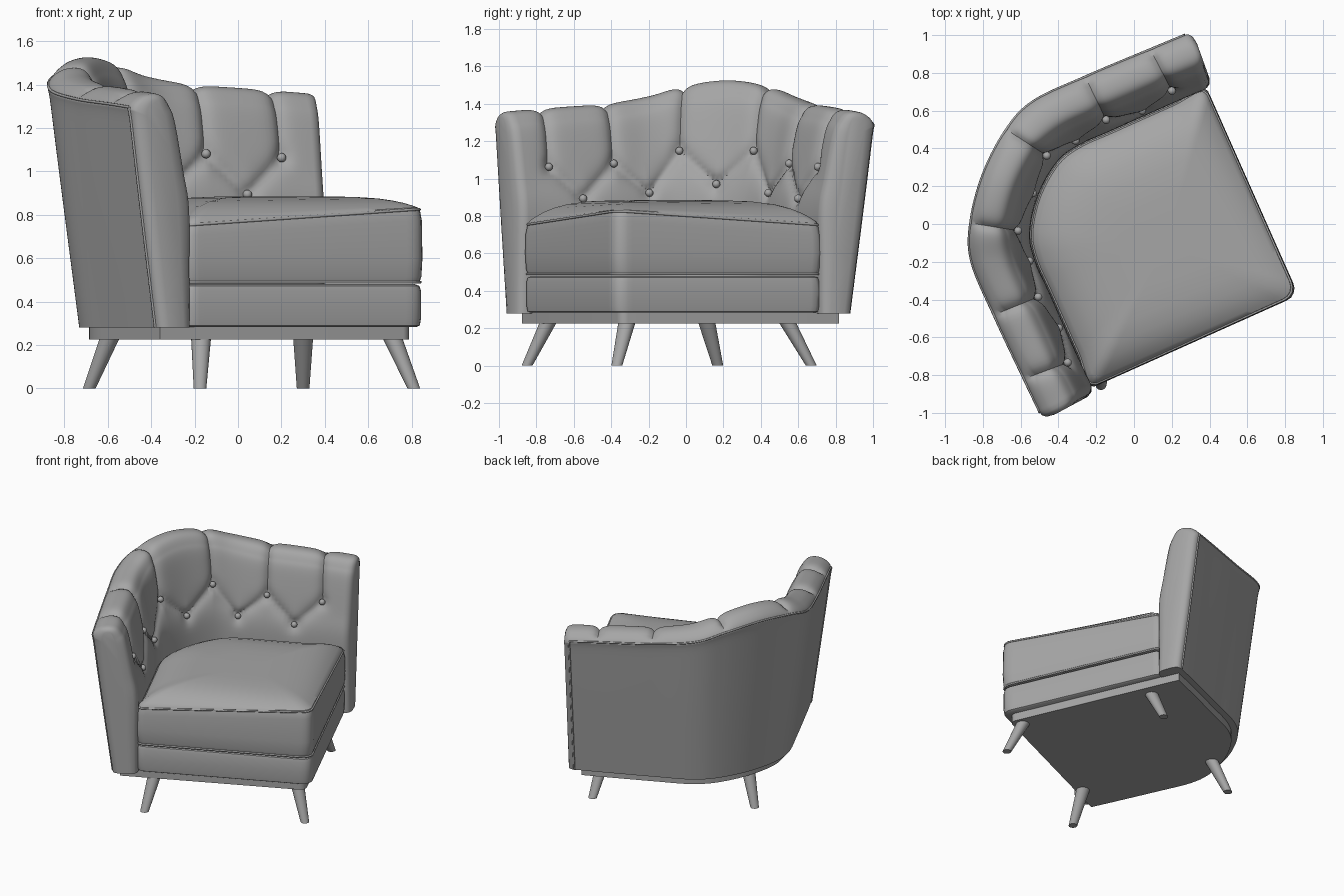
import bpy, bmesh, math
from mathutils import Vector
from mathutils.geometry import intersect_point_line

cube = bpy.data.objects.get("Cube")
if cube:
    bpy.data.objects.remove(cube, do_unlink=True)

grey = bpy.data.materials.new("plain_grey")
grey.use_nodes = True
grey.diffuse_color = (0.38, 0.38, 0.38, 1)
grey.node_tree.nodes["Principled BSDF"].inputs["Base Color"].default_value = grey.diffuse_color

BASE = 0.28                       # underside of the upholstery
FRONT = Vector((0.934, -0.358))   # plan axis towards the front corner
SIDE = Vector((0.358, 0.934))


def world(p, z):
    """Plan point (forward, sideways) about the symmetry axis, to world."""
    q = FRONT * p[0] + SIDE * (p[1] - 0.04)
    return Vector((q.x, q.y, z))


def spline(pts, x):
    """Catmull-Rom through pts at parameter x."""
    i = max(0, min(int(x), len(pts) - 2))
    u = x - i
    b, c = pts[i], pts[i + 1]
    a = pts[i - 1] if i > 0 else b * 2 - c
    d = pts[i + 2] if i + 2 < len(pts) else c * 2 - b
    return (b * 2 + (c - a) * u + (a * 2 - b * 5 + c * 4 - d) * u * u
            + (b * 3 - a - c * 3 + d) * u ** 3) * 0.5


def finish(name, bm):
    bmesh.ops.recalc_face_normals(bm, faces=bm.faces)
    mesh = bpy.data.meshes.new(name)
    bm.to_mesh(mesh)
    bm.free()
    mesh.materials.append(grey)
    obj = bpy.data.objects.new(name, mesh)
    bpy.context.collection.objects.link(obj)
    return obj


def loft(name, rings):
    """Skin closed rings and cap both ends."""
    bm = bmesh.new()
    rows = [[bm.verts.new(p) for p in ring] for ring in rings]
    n = len(rows[0])
    for r, s in zip(rows, rows[1:]):
        for j in range(n):
            bm.faces.new((r[j], r[(j + 1) % n], s[(j + 1) % n], s[j]))
    bm.faces.new(rows[0])
    bm.faces.new(rows[-1])
    return finish(name, bm)


def piping(name, pts, closed=False, radius=0.007):
    curve = bpy.data.curves.new(name, "CURVE")
    curve.dimensions = "3D"
    curve.bevel_depth = radius
    curve.bevel_resolution = 1
    line = curve.splines.new("POLY")
    line.points.add(len(pts) - 1)
    for p, q in zip(line.points, pts):
        p.co = (*q, 1)
    line.use_cyclic_u = closed
    curve.materials.append(grey)
    obj = bpy.data.objects.new(name, curve)
    bpy.context.collection.objects.link(obj)


def mirrored(half):
    half = [Vector(p) for p in half]
    return [Vector((p.x, -p.y)) for p in half[:0:-1]] + half


# Wall plan: inner and outer edges and crest height, from the middle to a wing
inner = mirrored([(-.53, 0), (-.50, .20), (-.42, .33), (-.29, .46), (-.02, .73), (.09, .835)])
outer = mirrored([(-.84, 0), (-.81, .265), (-.73, .455), (-.52, .675), (-.25, .934), (-.11, 1.067)])
crest = [1.525, 1.495, 1.44, 1.40, 1.375, 1.36]
crest = crest[:0:-1] + crest

# Wall section: (depth from inner to outer, share of height)
section = [Vector(p) for p in [(0, 0), (0, .25), (0, .51), (.1, .67), (.25, .88), (.36, .95),
                               (.48, .99), (.65, 1), (.85, .985), (1, .94), (.97, .87),
                               (.8, .5), (.56, 0)]]
STEP = 8
profile = [spline(section, j / STEP) for j in range((len(section) - 1) * STEP + 1)]
RIM = 9 * STEP


def wall_point(t, a, v):
    p = spline(inner, t + 5).lerp(spline(outer, t + 5), a)
    return world(p, BASE + v * (spline(crest, t + 5) - BASE))


# Tufting: zigzag of buttons, with straight seams above the upper ones
UPPER, LOWER = (.13, .715), (.025, .555)
seams = [-4, -3, -1, 1, 3, 4]
tufts = sorted([(t, UPPER) for t in seams] + [(t, LOWER) for t in (-3.5, -2, 0, 2, 3.5)])
buttons = [wall_point(t, *k) for t, k in tufts]


def groove(t, j, p):
    """Depth of the pleats at a point of the wall."""
    a, v = profile[j]
    d = 1.0
    if j < 5 * STEP:
        for b, c in zip(buttons, buttons[1:]):
            q, u = intersect_point_line(p, b, c)
            d = min(d, (p - b.lerp(c, max(0, min(1, u)))).length)
    if v > UPPER[1]:
        d = min([d] + [(p - wall_point(s, a, v)).length for s in seams if abs(s - t) < 1])
    pit = min((p - b).length for b in buttons)
    return .034 * math.exp(-d / .028) + .016 * math.exp(-(pit / .04) ** 2)


def wall_ring(t):
    ring = []
    for j, (a, v) in enumerate(profile):
        p = wall_point(t, a, v)
        if j < RIM and v > .3:
            core = wall_point(t, .62, min(v, .88))
            fade = min(1, (RIM - j) / STEP)
            p += (core - p).normalized() * groove(t, j, p) * fade
        ring.append(p)
    return ring


def wing_end(side):
    """Rings that round off the front of a wing."""
    run = spline(inner, 5 + side * 5) - spline(inner, 5 + side * 4)
    push = (world(run, 0) - world((0, 0), 0)).normalized()
    rings = []
    for out, s in ((.022, .95), (.04, .80), (.05, .45)):
        ring = []
        for a, v in profile:
            mid = .28 + .35 * v
            ring.append(wall_point(side * 5, mid + (a - mid) * s, v * (1 - (1 - s) * .05)) + push * out)
        rings.append(ring)
    return rings


COLS = 16
ts = [i / COLS for i in range(-5 * COLS, 5 * COLS + 1)]
loft("tufted_back", wing_end(-1)[::-1] + [wall_ring(t) for t in ts] + wing_end(1))
piping("back_rim_piping", [wall_point(t, *profile[RIM]) for t in ts])
for side, label in ((1, "left"), (-1, "right")):
    piping(label + "_wing_piping", [wall_point(side * 5, *q) for q in profile[RIM:]])

# Buttons
for i, p in enumerate(buttons):
    bm = bmesh.new()
    bmesh.ops.create_uvsphere(bm, u_segments=16, v_segments=10, radius=.021)
    inward = world(spline(inner, tufts[i][0] + 5), 0) - world(spline(outer, tufts[i][0] + 5), 0)
    bmesh.ops.translate(bm, verts=bm.verts, vec=p - inward.normalized() * .02)
    finish("tuft_button_%d" % (i + 1), bm)


# Seat outline: rounded front corners, back edge along the wall
def arc(centre, radius, start, end, n=8):
    angles = [math.radians(start + (end - start) * i / n) for i in range(n + 1)]
    return [Vector(centre) + Vector((math.cos(k), math.sin(k))) * radius for k in angles]


def resample(pts, count):
    pts = pts + pts[:1]
    total = sum((q - p).length for p, q in zip(pts, pts[1:]))
    out, walked = [], 0.0
    for p, q in zip(pts, pts[1:]):
        span = (q - p).length
        while len(out) < count and len(out) * total / count <= walked + span:
            out.append(p.lerp(q, (len(out) * total / count - walked) / max(span, 1e-9)))
        walked += span
    return out


seat = arc((.09, .805), .04, 135, 45) + arc((.85, 0), .07, 45, -45) + arc((.09, -.805), .04, -45, -135)
seat = resample(seat + [spline(inner, 1 + i / 4) for i in range(33)], 160)
CENTRE = Vector((.2, 0))


def seat_ring(scale, height):
    ring = []
    for p in seat:
        q = CENTRE + (p - CENTRE) * scale
        ring.append(world(q, height(p) if callable(height) else height))
    return ring


def edge(p):
    return .745 + .08 * max(0, p.x) / .92


def dome(s):
    return lambda p: edge(p) + (.885 - edge(p)) * (1 - s ** 5)


loft("seat_base", [seat_ring(s, z) for s, z in
                   ((.96, .283), (.982, .29), (.99, .32), (.992, .38), (.99, .45), (.98, .472), (.95, .48))])
sides = [seat_ring(s, z) for s, z in ((.94, .484), (.98, .49), (.993, .515), (1.0, .60))]
sides += [seat_ring(.996, lambda p: edge(p) - .05), seat_ring(.985, lambda p: edge(p) - .012)]
loft("seat_cushion", sides + [seat_ring(s, dome(s)) for s in (.97, .93, .87, .8, .7, .55, .35, .15, .02)])
piping("cushion_top_piping", seat_ring(.98, edge), True)
piping("cushion_bottom_piping", seat_ring(.985, .49), True)

# Plinth under the upholstery
plinth = arc((.81, 0), .045, 45, -45)
for i in range(-19, 20):
    t = i / 4
    plinth.append(spline(inner, t + 5).lerp(spline(outer, t + 5), .42))
loft("plinth", [[world(p, z) for p in plinth] for z in (.225, BASE + .006)])

# Splayed tapered legs: top and foot in plan
legs = {"front_leg": ((.71, -.315), (.81, -.37)), "right_leg": ((-.17, -.735), (-.175, -.85)),
        "left_leg": ((.30, .54), (.30, .67)), "back_leg": ((-.59, .11), (-.685, .17))}
for name, (top, foot) in legs.items():
    rings = []
    for (x, y), z, r in ((foot, 0, .029), (top, .235, .046)):
        rings.append([Vector((x + r * math.cos(k * math.pi / 12), y + r * math.sin(k * math.pi / 12), z))
                      for k in range(24)])
    loft(name, rings)

# Smooth shading with crisp edges
bpy.ops.object.select_all(action="DESELECT")
for obj in bpy.context.scene.objects:
    if obj.type == "MESH":
        obj.select_set(True)
        bpy.context.view_layer.objects.active = obj
bpy.ops.object.shade_smooth_by_angle(angle=math.radians(40))
